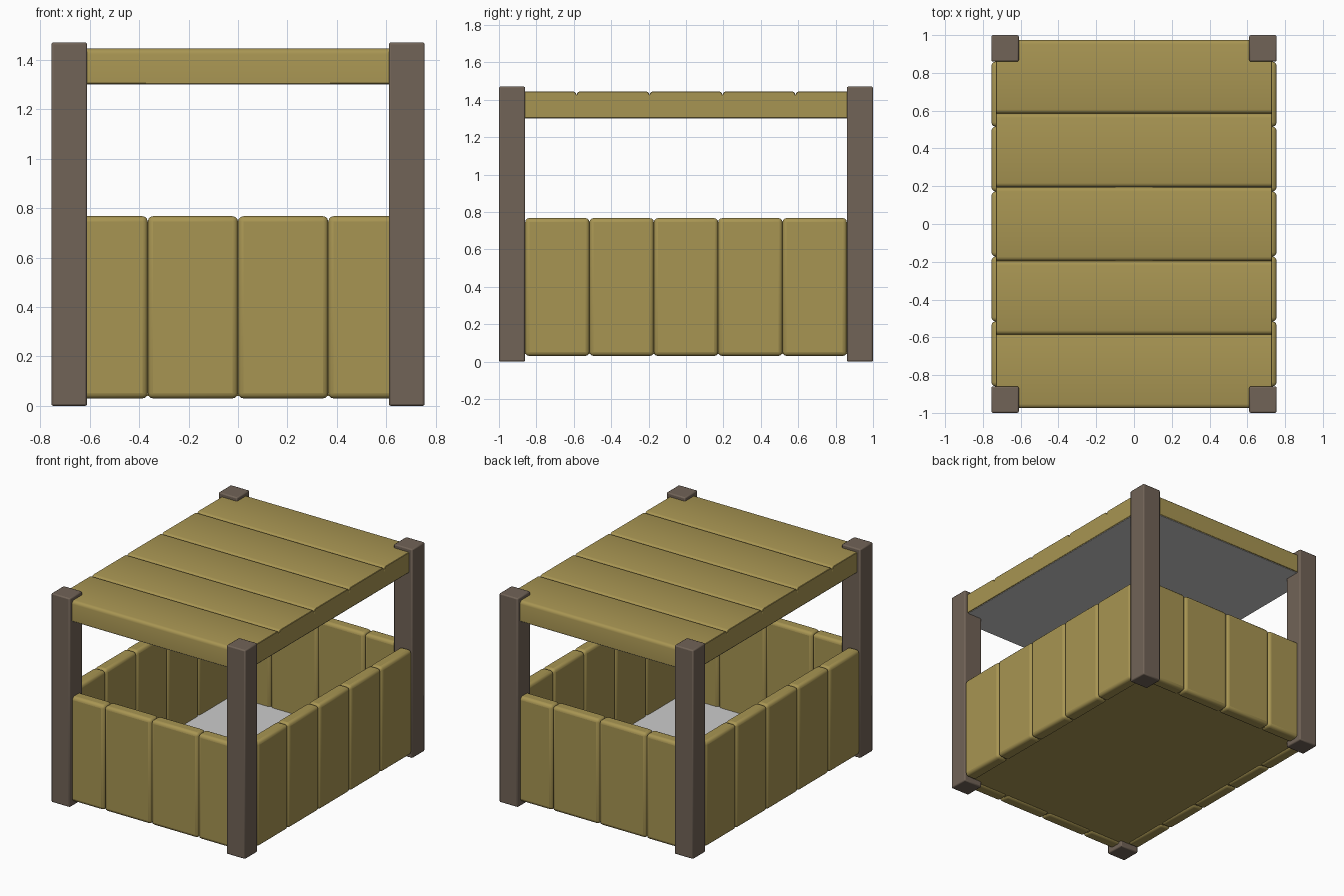
import bpy, bmesh, math

if "Cube" in bpy.data.objects:
    bpy.data.objects.remove(bpy.data.objects["Cube"])

def material(name, rgb):
    m = bpy.data.materials.new(name)
    m.diffuse_color = (*rgb, 1)
    m.use_nodes = True
    m.node_tree.nodes["Principled BSDF"].inputs["Base Color"].default_value = m.diffuse_color
    return m

PLANK = material("plank_wood", (0.39, 0.30, 0.085))
POST = material("post_wood", (0.165, 0.125, 0.095))

def finish(name, bm, mat, bevel, segments):
    bmesh.ops.recalc_face_normals(bm, faces=bm.faces)
    me = bpy.data.meshes.new(name)
    bm.to_mesh(me)
    bm.free()
    ob = bpy.data.objects.new(name, me)
    bpy.context.collection.objects.link(ob)
    if mat:
        me.materials.append(mat)
    if bevel:
        b = ob.modifiers.new("bevel", 'BEVEL')
        b.width, b.segments, b.limit_method = bevel, segments, 'ANGLE'
        b.angle_limit = math.radians(50)
    bpy.ops.object.select_all(action='DESELECT')
    ob.select_set(True)
    bpy.context.view_layer.objects.active = ob
    bpy.ops.object.shade_smooth_by_angle(angle=math.radians(35))
    return ob

def box(name, lo, hi, mat=None, bevel=0, segments=1):
    bm = bmesh.new()
    bmesh.ops.create_cube(bm, size=1)
    for v in bm.verts:
        v.co = [(a + b) / 2 + c * (b - a) for a, b, c in zip(lo, hi, v.co)]
    return finish(name, bm, mat, bevel, segments)

# Corner posts
for sx, xn in ((-1, "left"), (1, "right")):
    for sy, yn in ((-1, "front"), (1, "back")):
        x, y = sx * 0.6825, sy * 0.93
        box(f"{yn}_{xn}_post", (x - 0.0725, y - 0.07, 0), (x + 0.0725, y + 0.07, 1.47),
            POST, 0.008, 2)

# Front and back wall planks
W = 0.365
for s, n in ((-1, "front"), (1, "back")):
    for i in range(4):
        x = -0.73 + i * W
        ya, yb = sorted((s * 0.97, s * 0.88))
        box(f"{n}_plank_{i + 1}", (x, ya, 0.03), (x + W, yb, 0.767), PLANK, 0.022, 3)

# Side wall planks
W = 0.344
for s, n in ((-1, "left"), (1, "right")):
    for i in range(5):
        y = -0.86 + i * W
        xa, xb = sorted((s * 0.755, s * 0.665))
        box(f"{n}_plank_{i + 1}", (xa, y, 0.03), (xb, y + W, 0.767), PLANK, 0.022, 3)

# Floor: wooden underside with a grey top
box("floor_board", (-0.70, -0.92, 0.04), (0.70, 0.92, 0.05), PLANK)
box("floor_top", (-0.70, -0.92, 0.05), (0.70, 0.92, 0.054))

# Roof: grooved plank profile extruded across x
TOP, R, H = 1.445, 0.022, 0.39
profile = [(-0.975, 1.302)]
for i in range(5):
    a = -0.975 + i * H
    for k in range(4):
        t = math.radians(30 * k)
        profile.append((a + R * (1 - math.cos(t)), TOP - R * (1 - math.sin(t))))
    for k in range(4):
        t = math.radians(90 - 30 * k)
        p = (a + H - R * (1 - math.cos(t)), TOP - R * (1 - math.sin(t)))
        if k < 3 or i == 4:  # neighbours share the groove bottom
            profile.append(p)
profile.append((0.975, 1.302))
bm = bmesh.new()
face = bm.faces.new([bm.verts.new((-0.73, y, z)) for y, z in profile])
ext = bmesh.ops.extrude_face_region(bm, geom=[face])
for v in ext["geom"]:
    if isinstance(v, bmesh.types.BMVert):
        v.co.x = 0.73
finish("roof", bm, PLANK, 0.005, 1)

# Grey roof underside
box("roof_underside", (-0.725, -0.97, 1.299), (0.725, 0.97, 1.303))
